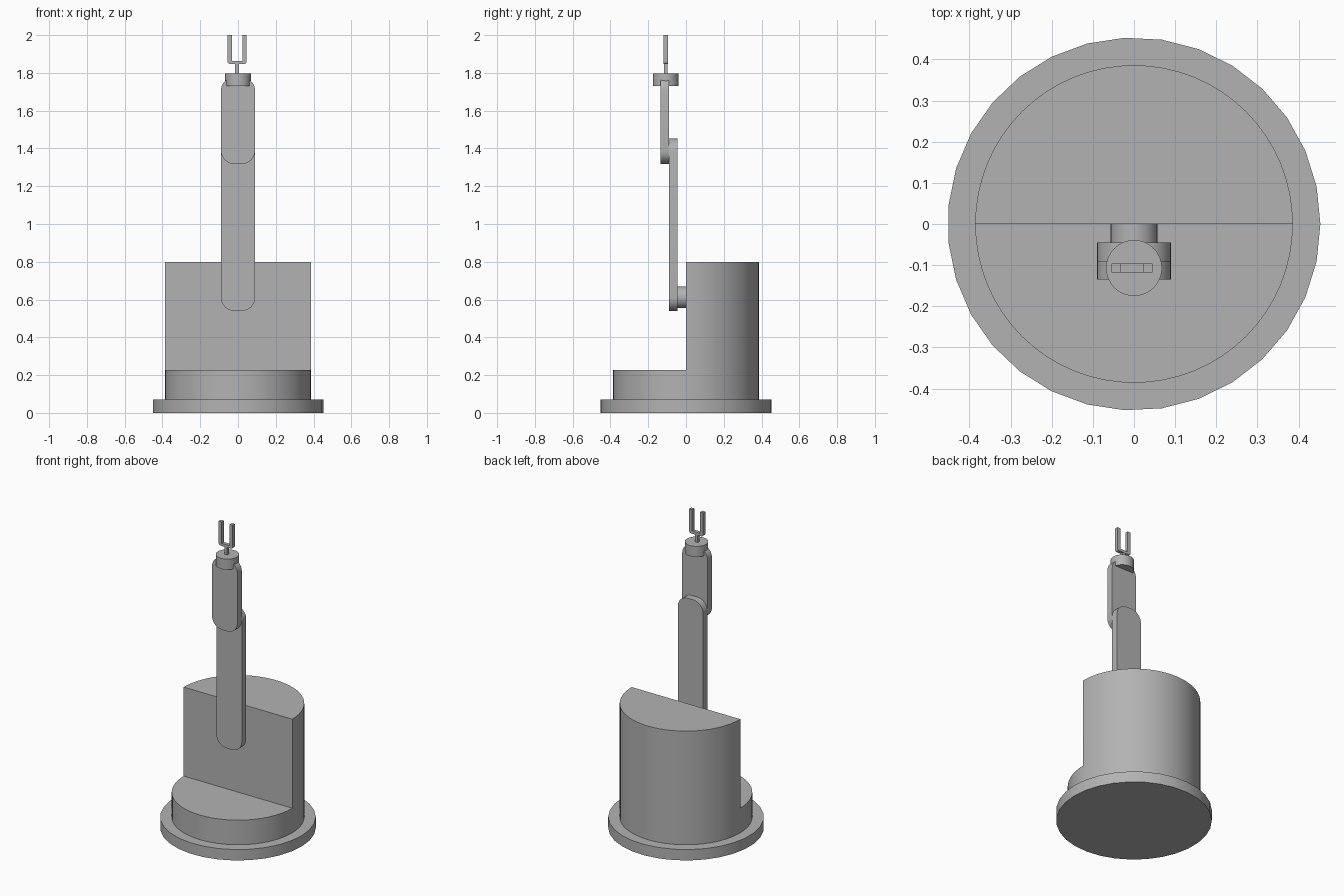
import bpy, bmesh
from math import cos, sin, pi, radians
from mathutils import Matrix

cube = bpy.data.objects.get("Cube")
if cube:
    bpy.data.objects.remove(cube, do_unlink=True)

GREY = (0.45, 0.45, 0.45, 1)
grey = bpy.data.materials.new("plain grey")
grey.use_nodes = True
grey.diffuse_color = GREY
grey.node_tree.nodes["Principled BSDF"].inputs["Base Color"].default_value = GREY

UPRIGHT = Matrix.Identity(4)
FACING_FRONT = Matrix.Rotation(radians(90), 4, 'X')  # profile y becomes z, depth goes to -y


def extrude(name, profile, low, high, turn=UPRIGHT, offset=(0, 0, 0)):
    """Extrude a flat outline from low to high, then turn and place it."""
    bm = bmesh.new()
    face = bm.faces.new([bm.verts.new((x, y, low)) for x, y in profile])
    grown = bmesh.ops.extrude_face_region(bm, geom=[face], use_keep_orig=True)
    tops = [v for v in grown["geom"] if isinstance(v, bmesh.types.BMVert)]
    bmesh.ops.translate(bm, verts=tops, vec=(0, 0, high - low))
    bm.transform(Matrix.Translation(offset) @ turn)
    bmesh.ops.recalc_face_normals(bm, faces=bm.faces)
    mesh = bpy.data.meshes.new(name)
    bm.to_mesh(mesh)
    bm.free()
    mesh.materials.append(grey)
    obj = bpy.data.objects.new(name, mesh)
    bpy.context.collection.objects.link(obj)
    return obj


def smooth(obj):
    bpy.ops.object.select_all(action='DESELECT')
    obj.select_set(True)
    bpy.context.view_layer.objects.active = obj
    bpy.ops.object.shade_smooth_by_angle(angle=radians(30))


def circle(radius, count):
    return [(radius * cos(2 * pi * i / count), radius * sin(2 * pi * i / count))
            for i in range(count)]


def arc(cx, cy, radius, start, steps=8):
    """Quarter turn, counter-clockwise from the start angle."""
    return [(cx + radius * cos(radians(start + 90 * i / steps)),
             cy + radius * sin(radians(start + 90 * i / steps)))
            for i in range(steps + 1)]


def rounded_bar(half, bottom, top, r):
    x = half - r
    return (arc(x, top - r, r, 0) + arc(-x, top - r, r, 90)
            + arc(-x, bottom + r, r, 180) + arc(x, bottom + r, r, 270))


# Base plate
smooth(extrude("base_plate", circle(0.453, 31), 0, 0.07))

# Turntable body: a drum with its front half cut down to a low step
body = extrude("turntable_body", circle(0.386, 64), 0.07, 0.8)
notch = extrude("front_notch_cutter", [(-1, -1), (1, -1), (1, 0), (-1, 0)], 0.228, 1)
notch.hide_render = True
cut = body.modifiers.new("front_notch", 'BOOLEAN')
cut.operation = 'DIFFERENCE'
cut.solver = 'EXACT'
cut.object = notch
bpy.context.view_layer.objects.active = body
bpy.ops.object.modifier_apply(modifier=cut.name)
bpy.data.objects.remove(notch, do_unlink=True)
smooth(body)

# Shoulder pin and the two flat arm links
smooth(extrude("shoulder_pin", circle(0.057, 32), 0, 0.05, FACING_FRONT, (0, 0, 0.612)))
smooth(extrude("upper_arm", rounded_bar(0.09, 0.54, 1.452, 0.07), 0.045, 0.09, FACING_FRONT))
smooth(extrude("forearm", rounded_bar(0.09, 1.318, 1.777, 0.07), 0.09, 0.135, FACING_FRONT))

# Wrist disc and gripper stem
TOOL_Y = -0.107
smooth(extrude("wrist_disc", circle(0.068, 32), 1.73, 1.798, UPRIGHT, (0, TOOL_Y, 0)))
TOOL_X = -0.005
extrude("gripper_stem", [(-.01, -.01), (.01, -.01), (.01, .01), (-.01, .01)],
        1.79, 1.85, UPRIGHT, (TOOL_X, TOOL_Y, 0))

# Two-pronged gripper with rounded outer corners
outer, inner, low, floor, tip, r = 0.05, 0.028, 1.846, 1.863, 2.0, 0.014
fork = ([(-outer, tip)] + arc(r - outer, low + r, r, 180, 4)
        + arc(outer - r, low + r, r, 270, 4)
        + [(outer, tip), (inner, tip), (inner, floor), (-inner, floor), (-inner, tip)])
smooth(extrude("gripper_fork", fork, -0.011, 0.011, FACING_FRONT, (TOOL_X, TOOL_Y, 0)))
